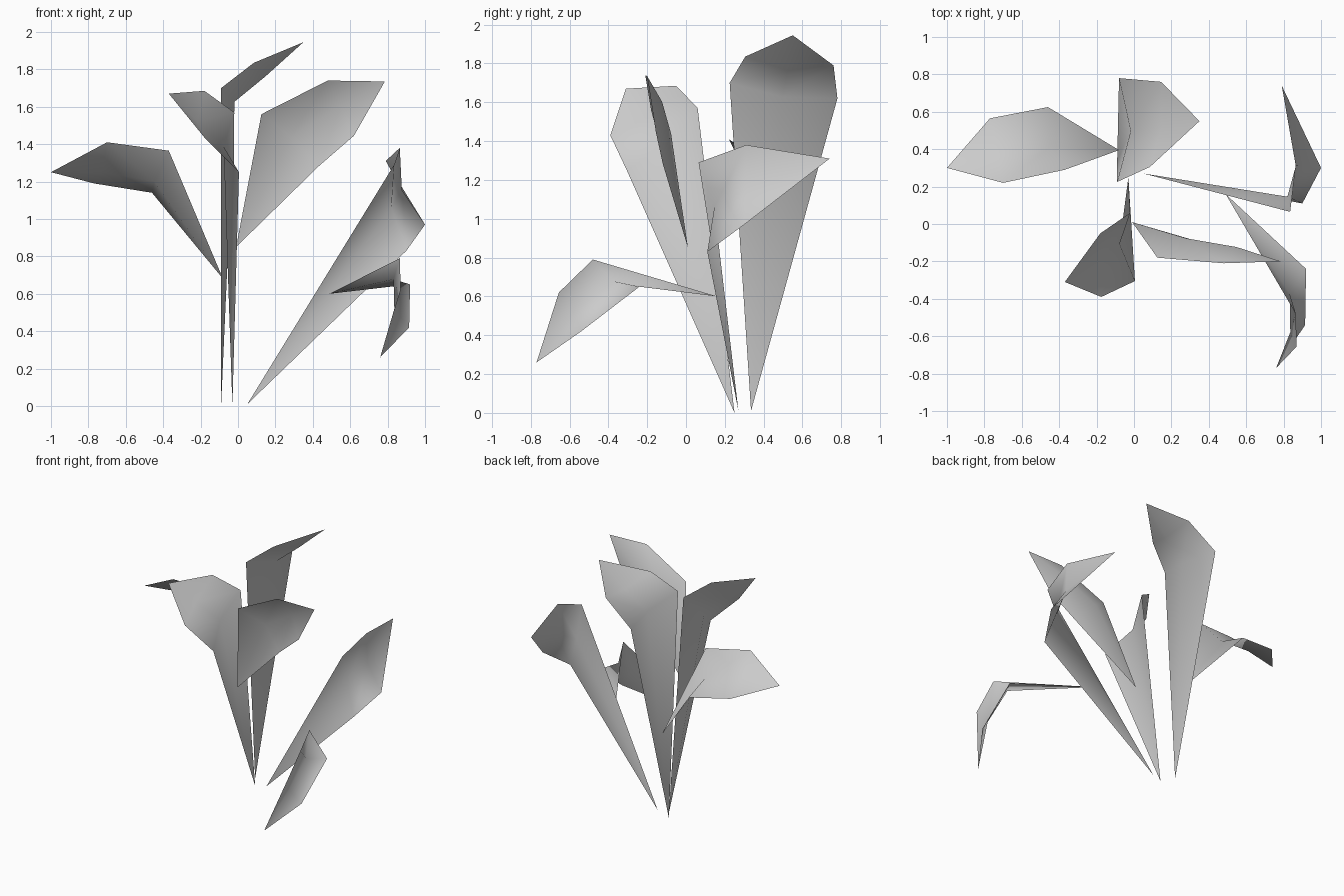
import bpy
from mathutils import Vector

cube = bpy.data.objects.get("Cube")
if cube:
    bpy.data.objects.remove(cube, do_unlink=True)

# One plain grey for all the leaves
COLOUR = (0.6, 0.6, 0.6, 1.0)
grey = bpy.data.materials.new("leaf_grey")
grey.use_nodes = True
grey.diffuse_color = COLOUR
grey.node_tree.nodes["Principled BSDF"].inputs["Base Color"].default_value = COLOUR


def fold_point(left, right, before, after, depth):
    """Midrib point: the middle of a cross line, sunk below the blade."""
    middle = (left + right) / 2
    heading = (middle - before).normalized() + (after - middle).normalized()
    return middle + (right - left).cross(heading).normalized() * depth


def leaf(name, base, lower_left, upper_left, tip, upper_right, lower_right,
         lower_fold=0.075, upper_fold=0.06):
    """Pointed blade with two cross rows, folded along its midrib."""
    base, l1, l2, tip, r2, r1 = [
        Vector(p) for p in (base, lower_left, upper_left, tip, upper_right, lower_right)]
    m1 = fold_point(l1, r1, base, (l2 + r2) / 2, lower_fold)
    m2 = fold_point(l2, r2, (l1 + r1) / 2, tip, upper_fold)
    points = [base, l1, m1, r1, l2, m2, r2, tip]
    faces = [(0, 1, 2), (0, 2, 3),
             (1, 4, 5, 2), (2, 5, 6, 3),
             (4, 7, 5), (5, 7, 6)]
    mesh = bpy.data.meshes.new(name)
    mesh.from_pydata(points, [], faces)
    mesh.materials.append(grey)
    mesh.shade_smooth()
    obj = bpy.data.objects.new(name, mesh)
    bpy.context.collection.objects.link(obj)
    return obj


# Tall leaf at the back, curling to the left
leaf("tall_back_leaf", base=(-.09, .335, .01),
     lower_left=(-.09, .225, 1.7), upper_left=(.085, .305, 1.835),
     tip=(.35, .55, 1.945),
     upper_right=(.145, .76, 1.79), lower_right=(-.08, .78, 1.62))

# Tall leaf leaning forward
leaf("tall_front_leaf", base=(-.03, .25, 0),
     lower_left=(-.02, .06, 1.57), upper_left=(-.18, -.05, 1.685),
     tip=(-.37, -.31, 1.67),
     upper_right=(-.175, -.39, 1.43), lower_right=(.005, -.305, 1.25))

# Leaf spreading to the right
leaf("right_leaf", base=(-.08, .395, .68),
     lower_left=(-.46, .625, 1.14), upper_left=(-.77, .565, 1.19),
     tip=(-1, .3, 1.25),
     upper_right=(-.7, .22, 1.41), lower_right=(-.37, .29, 1.365))

# Upright blade rising to the left
leaf("left_upper_leaf", base=(-.01, .01, .85),
     lower_left=(.435, -.12, 1.285), upper_left=(.62, -.155, 1.445),
     tip=(.785, -.2, 1.735),
     upper_right=(.48, -.21, 1.74), lower_right=(.125, -.18, 1.56))

# Long leaf reaching far to the left
leaf("left_long_leaf", base=(.05, .27, .01),
     lower_left=(.9, .11, .83), upper_left=(1, .3, .97),
     tip=(.79, .74, 1.31),
     upper_right=(.865, .31, 1.38), lower_right=(.835, .065, 1.29))

# Drooping leaf at the front left
leaf("drooping_leaf", base=(.49, .16, .6),
     lower_left=(.865, -.48, .79), upper_left=(.87, -.655, .62),
     tip=(.76, -.77, .26),
     upper_right=(.915, -.54, .42), lower_right=(.92, -.24, .65))
